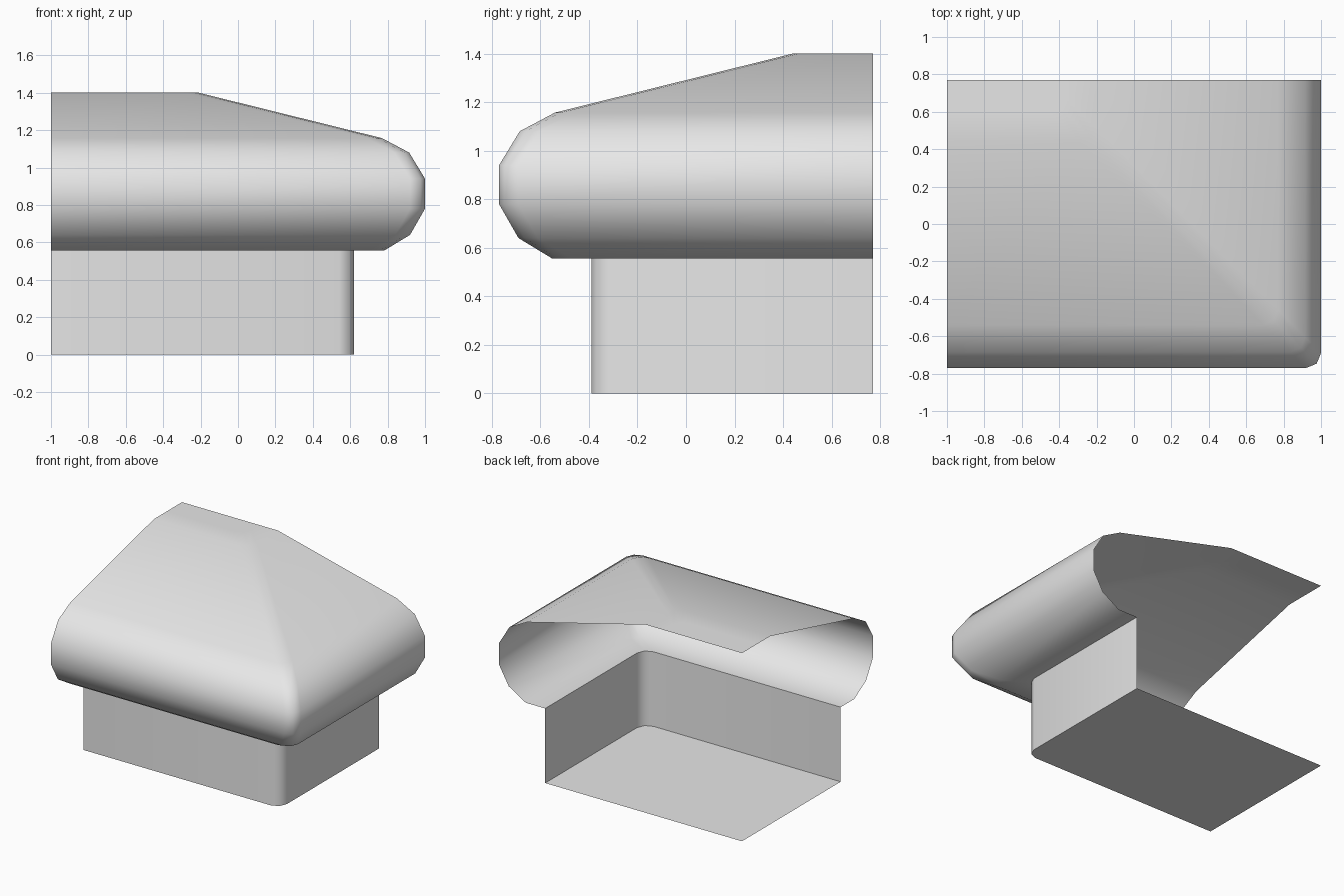
import bpy, bmesh, math

cube = bpy.data.objects.get("Cube")
if cube:
    bpy.data.objects.remove(cube, do_unlink=True)

BACK, SIDE = 0.77, -1.0      # the two open cut planes
SHIFT = 0.23                 # front face lies at y = SHIFT - x
RADIUS, SEGMENTS = 0.08, 2   # rounded vertical corner

stone = bpy.data.materials.new("light_grey_stone")
stone.use_nodes = True
stone.diffuse_color = (0.8, 0.8, 0.8, 1)
stone.node_tree.nodes["Principled BSDF"].inputs["Base Color"].default_value = (0.8, 0.8, 0.8, 1)


def corner_path(x):
    """L-shaped path with a rounded corner, from the side cut to the back cut."""
    y = SHIFT - x
    points = [(SIDE, y)]
    for i in range(SEGMENTS + 1):
        a = math.radians(-90 + 90 * i / SEGMENTS)
        points.append((x - RADIUS + RADIUS * math.cos(a),
                       y + RADIUS + RADIUS * math.sin(a)))
    return points + [(x, BACK)]


def sweep(name, profile, close_bottom=False, close_top=False):
    """Open shell swept from (x, z) profile points around the corner."""
    bm = bmesh.new()
    rings = [[bm.verts.new((px, py, z)) for px, py in corner_path(x)] for x, z in profile]
    for low, high in zip(rings, rings[1:]):
        for i in range(len(low) - 1):
            bm.faces.new((low[i], low[i + 1], high[i + 1], high[i]))
    if close_bottom:
        inner = bm.verts.new((SIDE, BACK, profile[0][1]))
        bm.faces.new([inner] + rings[0][::-1])
    if close_top:
        inner = bm.verts.new((SIDE, BACK, profile[-1][1]))
        bm.faces.new(rings[-1] + [inner])
    mesh = bpy.data.meshes.new(name)
    bm.to_mesh(mesh)
    bm.free()
    mesh.materials.append(stone)
    obj = bpy.data.objects.new(name, mesh)
    bpy.context.collection.objects.link(obj)
    bpy.ops.object.select_all(action='DESELECT')
    obj.select_set(True)
    bpy.context.view_layer.objects.active = obj
    bpy.ops.object.shade_smooth_by_angle(angle=math.radians(50))
    return obj


# Plinth: upright wall and floor
sweep("plinth", [(0.62, 0), (0.62, 0.555)], close_bottom=True)

# Cap: underside ledge, rounded rim, sloping roof and flat top
sweep("cap", [(0.62, 0.555), (0.78, 0.555), (0.92, 0.64), (1.0, 0.78), (1.0, 0.94),
              (0.915, 1.08), (0.77, 1.157), (-0.21, 1.4), (-0.36, 1.4)], close_top=True)
